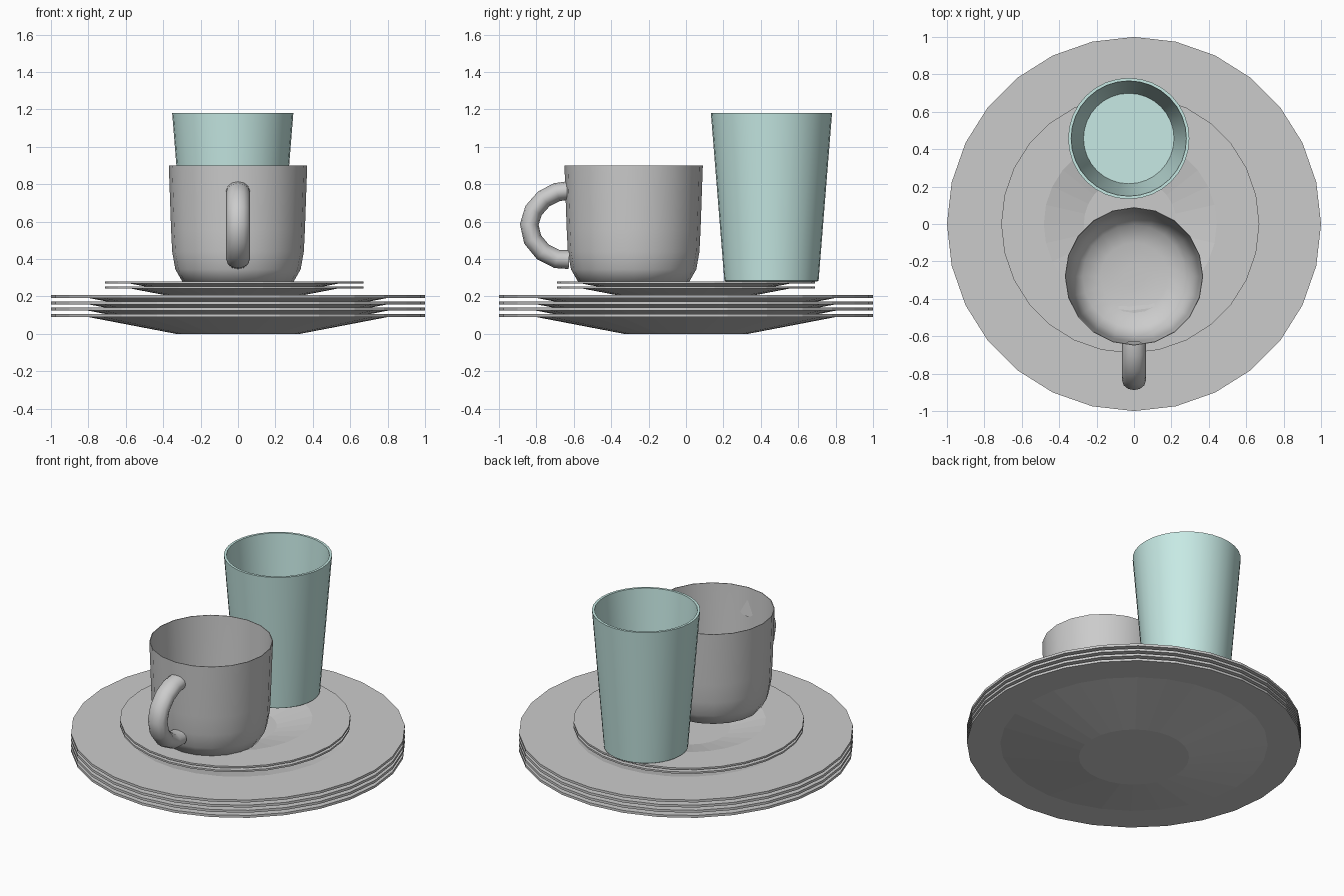
import bpy, bmesh, math
from mathutils import Vector

if "Cube" in bpy.data.objects:
    bpy.data.objects.remove(bpy.data.objects["Cube"])


def finish(bm, name, smooth_angle=None, material=None):
    bmesh.ops.recalc_face_normals(bm, faces=bm.faces)
    mesh = bpy.data.meshes.new(name)
    bm.to_mesh(mesh)
    bm.free()
    ob = bpy.data.objects.new(name, mesh)
    bpy.context.collection.objects.link(ob)
    if material:
        mesh.materials.append(material)
    if smooth_angle:
        bpy.ops.object.select_all(action='DESELECT')
        bpy.context.view_layer.objects.active = ob
        ob.select_set(True)
        bpy.ops.object.shade_smooth_by_angle(angle=math.radians(smooth_angle))
    return ob


def skin(bm, rings):
    # bridge successive rings and cap both ends
    for a, b in zip(rings, rings[1:]):
        n = len(a)
        for i in range(n):
            j = (i + 1) % n
            bm.faces.new((a[i], a[j], b[j], b[i]))
    bm.faces.new(rings[0])
    bm.faces.new(rings[-1])


def lathe(name, profile, sides, location, **kw):
    bm = bmesh.new()
    angles = [math.tau * i / sides + math.pi / 2 for i in range(sides)]
    skin(bm, [[bm.verts.new((r * math.cos(a), r * math.sin(a), z)) for a in angles]
              for r, z in profile])
    ob = finish(bm, name, **kw)
    ob.location = location
    return ob


# stacked plates: underside, flat rim, shallow well
PLATE = [(0.33, 0), (0.80, 0.09), (1.0, 0.09), (1.0, 0.106),
         (0.67, 0.106), (0.36, 0.035)]
for i in range(4):
    lathe(f"dinner_plate_{i + 1}", PLATE, 28, (0, 0, 0.034 * i))
for i in range(2):
    small = [(r * 0.69, z * 0.69) for r, z in PLATE]
    lathe(f"side_plate_{i + 1}", small, 28, (-0.02, 0, 0.18 + 0.026 * i))

# tapered tumbler
teal = bpy.data.materials.new("teal")
teal.diffuse_color = (0.57, 0.82, 0.78, 1)
teal.use_nodes = True
teal.node_tree.nodes["Principled BSDF"].inputs["Base Color"].default_value = teal.diffuse_color
TUMBLER = [(0.245, 0.28), (0.252, 0.285), (0.324, 1.18), (0.308, 1.18), (0.242, 0.31)]
lathe("tumbler", TUMBLER, 32, (-0.028, 0.457, 0), smooth_angle=40, material=teal)

# mug body with rounded base and thin lip
MUG = [(0.20, 0.262), (0.295, 0.275), (0.335, 0.345), (0.352, 0.44), (0.358, 0.56),
       (0.370, 0.90), (0.366, 0.90), (0.350, 0.56), (0.343, 0.45), (0.322, 0.36),
       (0.275, 0.30), (0.18, 0.275), (0.06, 0.27)]
lathe("mug", MUG, 20, (0, -0.28, 0), smooth_angle=60)

# mug handle: oval section swept along a path in the yz plane
PATH = [(-0.635, 0.765), (-0.69, 0.758), (-0.76, 0.722), (-0.815, 0.66), (-0.838, 0.585),
        (-0.82, 0.505), (-0.765, 0.438), (-0.69, 0.40), (-0.625, 0.397)]
pts = [Vector((0, y, z)) for y, z in PATH]
bm = bmesh.new()
rings = []
for i, p in enumerate(pts):
    t = (pts[min(i + 1, len(pts) - 1)] - pts[max(i - 1, 0)]).normalized()
    n = t.cross(Vector((1, 0, 0)))
    rings.append([bm.verts.new(p + Vector((0.063 * math.cos(a), 0, 0)) + n * 0.05 * math.sin(a))
                  for a in (math.tau * k / 12 for k in range(12))])
skin(bm, rings)
finish(bm, "mug_handle", smooth_angle=60)
